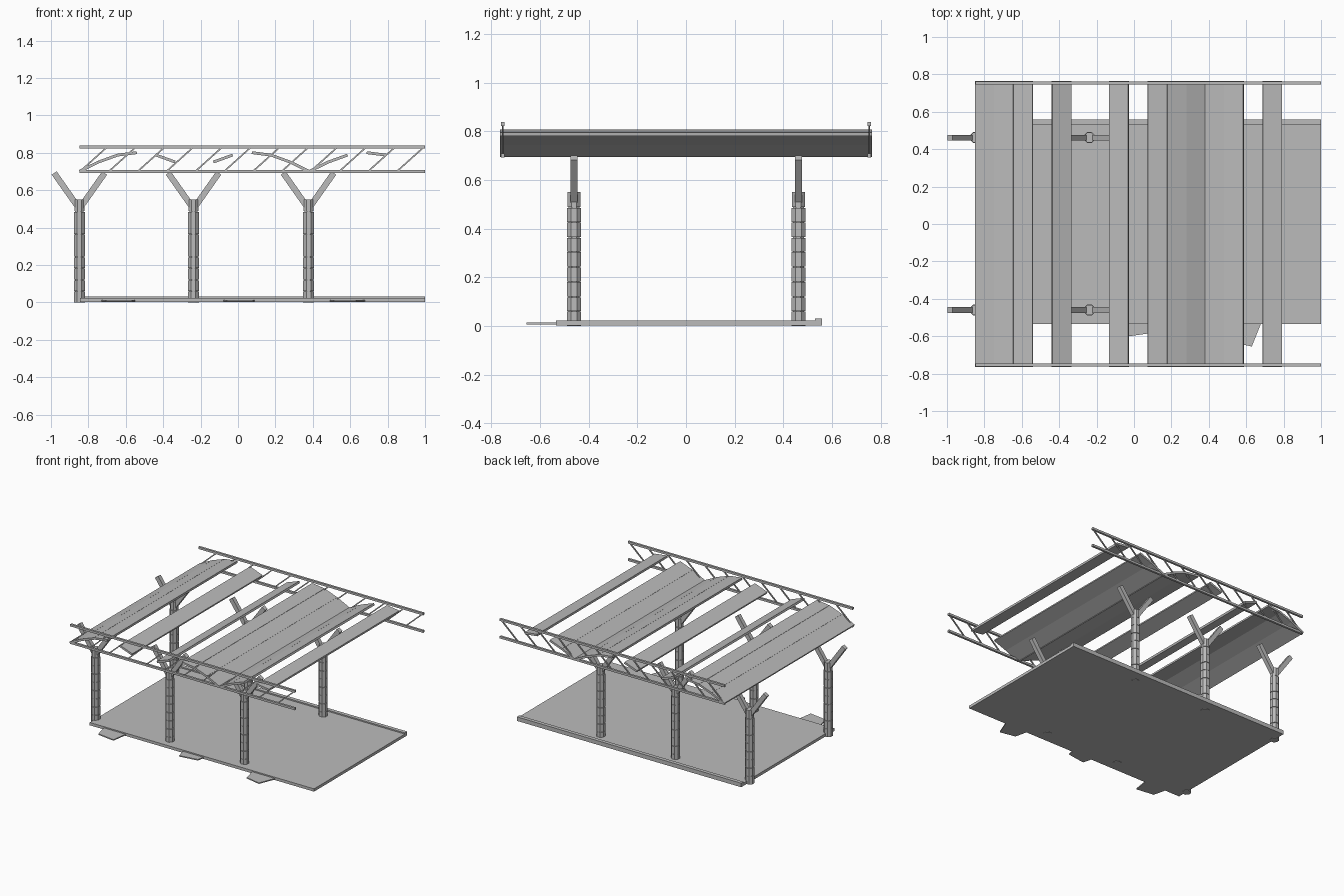
import bpy, bmesh, math
from mathutils import Vector

if "Cube" in bpy.data.objects:
    bpy.data.objects.remove(bpy.data.objects["Cube"])

grey = bpy.data.materials.new("concrete_grey")
grey.diffuse_color = (0.5, 0.5, 0.5, 1)
grey.use_nodes = True
grey.node_tree.nodes["Principled BSDF"].inputs["Base Color"].default_value = grey.diffuse_color


def finish(bm, name):
    bmesh.ops.recalc_face_normals(bm, faces=bm.faces)
    me = bpy.data.meshes.new(name)
    bm.to_mesh(me)
    bm.free()
    me.materials.append(grey)
    ob = bpy.data.objects.new(name, me)
    bpy.context.collection.objects.link(ob)
    return ob


def prism(bm, pts, offset):
    """Extrude a flat polygon of 3D points along an offset vector."""
    face = bm.faces.new([bm.verts.new(p) for p in pts])
    ext = bmesh.ops.extrude_face_region(bm, geom=[face])
    verts = [g for g in ext["geom"] if isinstance(g, bmesh.types.BMVert)]
    bmesh.ops.translate(bm, verts=verts, vec=offset)


def box(bm, x0, x1, y0, y1, z0, z1):
    prism(bm, [(x0, y0, z0), (x1, y0, z0), (x1, y1, z0), (x0, y1, z0)], (0, 0, z1 - z0))


def bar(bm, a, b, y, thick, width):
    """Straight bar between two (x, z) points, centred on y."""
    a, b = Vector(a), Vector(b)
    d = (b - a).normalized()
    n = Vector((-d.y, d.x)) * thick / 2
    pts = [(p.x, y - width / 2, p.y) for p in (a - n, b - n, b + n, a + n)]
    prism(bm, pts, (0, width, 0))


def octagon(bm, x, y, r, z0, z1):
    pts = [(x + r * math.cos((k + 0.5) * math.pi / 4),
            y + r * math.sin((k + 0.5) * math.pi / 4), z0) for k in range(8)]
    prism(bm, pts, (0, 0, z1 - z0))


# Floor slab with a raised curb along the back
bm = bmesh.new()
box(bm, -0.845, 1.0, -0.535, 0.558, 0.002, 0.023)
finish(bm, "floor_slab")
bm = bmesh.new()
box(bm, -0.845, 1.0, 0.53, 0.558, 0.022, 0.032)
finish(bm, "back_curb")

# Loose paving pieces along the front edge
pieces = [
    [(-0.73, -0.53), (-0.705, -0.633), (-0.568, -0.652), (-0.55, -0.53)],
    [(-0.08, -0.53), (-0.06, -0.605), (0.08, -0.585), (0.09, -0.53)],
    [(0.49, -0.53), (0.513, -0.63), (0.63, -0.655), (0.68, -0.53)],
]
bm = bmesh.new()
for piece in pieces:
    prism(bm, [(x, y, 0.006) for x, y in piece], (0, 0, 0.008))
finish(bm, "paving_pieces")

# Six columns of stacked octagonal drums, each with a forked head
columns = bmesh.new()
arms = bmesh.new()
STEP = 0.55 / 9
for x in (-0.848, -0.238, 0.377):
    for y in (-0.46, 0.462):
        octagon(columns, x, y, 0.024, 0.001, 0.545)
        for i in range(9):
            r = 0.0315 if i < 8 else 0.029
            gap = 0.004 if i % 2 else 0.0015
            octagon(columns, x, y, r, i * STEP, (i + 1) * STEP - (gap if i < 8 else 0))
        for s in (-1, 1):
            bar(arms, (x + s * 0.008, 0.512), (x + s * 0.135, 0.692), y, 0.032, 0.03)
finish(columns, "columns")
finish(arms, "column_fork_arms")

# Two long trusses: chords and twelve slanted struts each
chords = bmesh.new()
struts = bmesh.new()
PANEL = 0.154
for y in (-0.753, 0.753):
    for z in (0.701, 0.831):
        box(chords, -0.848, 1.0, y - 0.008, y + 0.008, z - 0.008, z + 0.008)
    for i in range(12):
        x = -0.842 + i * PANEL
        bar(struts, (x, 0.703), (x + 0.14, 0.829), y, 0.008, 0.008)
finish(chords, "truss_chords")
finish(struts, "truss_struts")

# Roof planks laid along repeating arches, with several missing
arch = [0.701, 0.751, 0.788, 0.801, 0.788, 0.751]
START, PITCH = -0.848, 0.1024
bm = bmesh.new()
for i in (0, 1, 2, 4, 7, 9, 10, 11, 12, 13, 15):
    a = (START + i * PITCH, arch[i % 6])
    b = (START + (i + 1) * PITCH, arch[(i + 1) % 6])
    bar(bm, a, b, 0, 0.015, 1.53)
finish(bm, "roof_planks")
